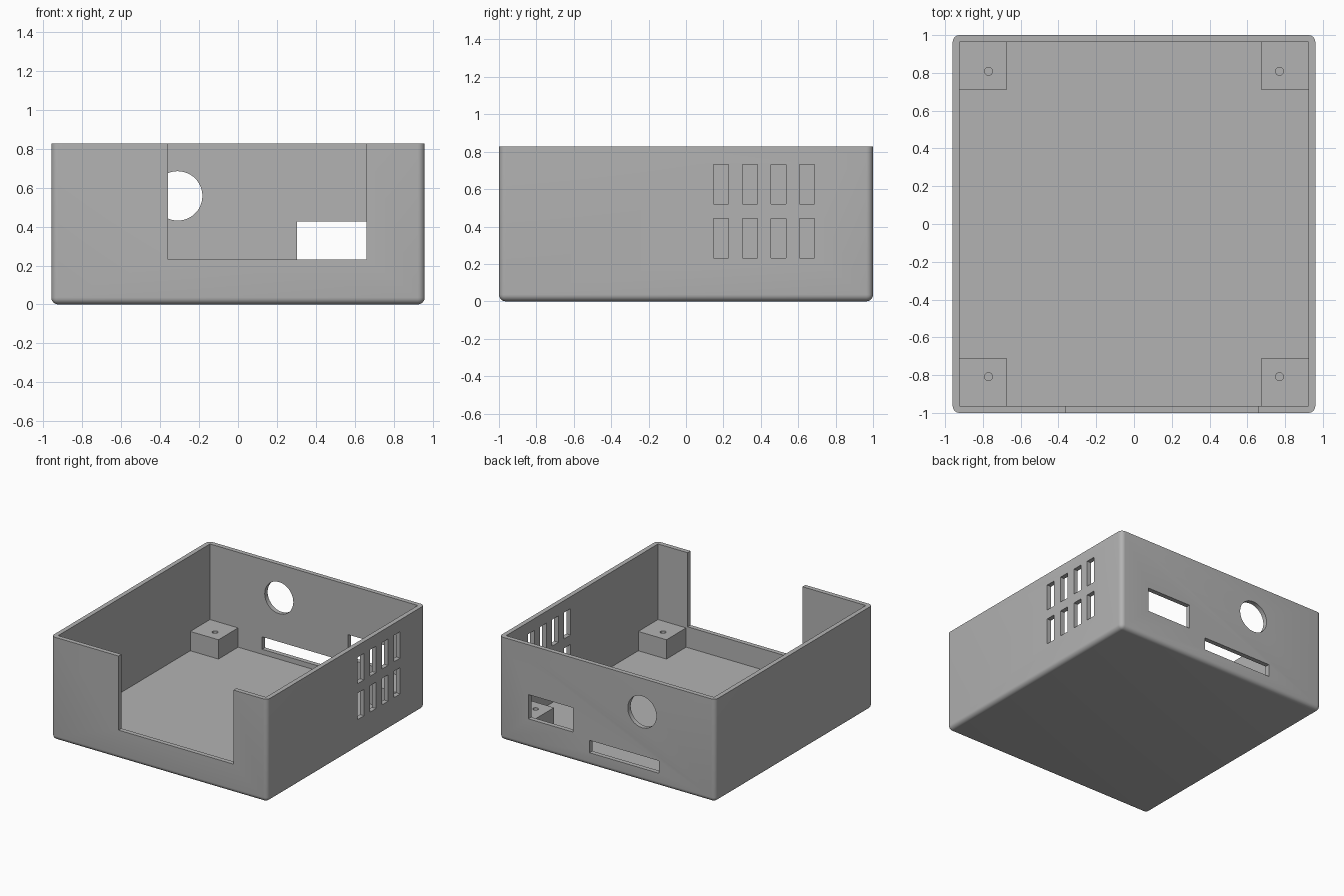
import bpy
import bmesh
from math import radians
from mathutils import Matrix, Vector

if "Cube" in bpy.data.objects:
    bpy.data.objects.remove(bpy.data.objects["Cube"], do_unlink=True)

HX, HY, H = 0.96, 1.0, 0.827      # outer half sizes and height
WALL, FLOOR, ROUND = 0.037, 0.065, 0.036
POST, POST_TOP = 0.25, 0.22

grey = bpy.data.materials.new("plain grey")
grey.use_nodes = True
colour = (0.45, 0.45, 0.45, 1)
grey.diffuse_color = colour
grey.node_tree.nodes["Principled BSDF"].inputs["Base Color"].default_value = colour


def make_object(name, bm):
    mesh = bpy.data.meshes.new(name)
    bmesh.ops.recalc_face_normals(bm, faces=bm.faces)
    bm.to_mesh(mesh)
    bm.free()
    mesh.materials.append(grey)
    obj = bpy.data.objects.new(name, mesh)
    bpy.context.collection.objects.link(obj)
    return obj


def add_box(bm, x, y, z):
    """Box between the (low, high) pairs on each axis."""
    low, high = zip(x, y, z)
    size = Vector(high) - Vector(low)
    mid = (Vector(high) + Vector(low)) / 2
    bmesh.ops.create_cube(bm, size=1, matrix=Matrix.Translation(mid) @ Matrix.Diagonal((*size, 1)))


def add_cylinder(bm, centre, radius, depth, turn=0, sides=48):
    bmesh.ops.create_cone(bm, cap_ends=True, segments=sides, radius1=radius, radius2=radius, depth=depth,
                          matrix=Matrix.Translation(centre) @ Matrix.Rotation(turn, 4, "X"))


def cut(obj, *cutters):
    """Subtract the cutters from the object, then remove them."""
    for cutter in cutters:
        cutter.hide_render = True
        mod = obj.modifiers.new("cut", "BOOLEAN")
        mod.operation, mod.solver, mod.object = "DIFFERENCE", "EXACT", cutter
    graph = bpy.context.evaluated_depsgraph_get()
    mesh = bpy.data.meshes.new_from_object(obj.evaluated_get(graph))
    obj.modifiers.clear()
    obj.data = mesh
    for cutter in cutters:
        bpy.data.objects.remove(cutter, do_unlink=True)


def smooth(obj):
    bpy.ops.object.select_all(action="DESELECT")
    obj.select_set(True)
    bpy.context.view_layer.objects.active = obj
    bpy.ops.object.shade_smooth_by_angle(angle=radians(30))


# Outer body: rounded upright and bottom edges, sharp rim
bm = bmesh.new()
add_box(bm, (-HX, HX), (-HY, HY), (0, H))
edges = [e for e in bm.edges if min(v.co.z for v in e.verts) < H / 2]
bmesh.ops.bevel(bm, geom=edges, offset=ROUND, segments=6, profile=0.5, affect="EDGES")
case = make_object("case_body", bm)

# Inner cavity
bm = bmesh.new()
add_box(bm, (WALL - HX, HX - WALL), (WALL - HY, HY - WALL), (FLOOR, 1))
cavity = make_object("cavity_cutter", bm)

# Openings: front notch, back ports and side vents
bm = bmesh.new()
add_box(bm, (-0.36, 0.66), (-1.1, -0.9), (0.232, 1.1))
add_box(bm, (0.304, 0.70), (0.9, 1.1), (0.232, 0.427))
add_box(bm, (-0.46, 0.157), (0.9, 1.1), (0.105, 0.205))
add_cylinder(bm, (-0.31, 1, 0.558), 0.127, 0.2, radians(90))
for column in range(4):
    y = 0.148 + column * 0.153
    for z in (0.232, 0.52):
        add_box(bm, (0.9, 1.1), (y, y + 0.08), (z, z + 0.212))
openings = make_object("opening_cutter", bm)

cut(case, cavity, openings)
smooth(case)

# Corner posts with screw holes
for end, sy in (("front", -1), ("back", 1)):
    for side, sx in (("right", -1), ("left", 1)):
        x, y = sx * (HX - WALL), sy * (HY - WALL)
        bm = bmesh.new()
        add_box(bm, sorted((x + sx * 0.005, x - sx * POST)), sorted((y + sy * 0.005, y - sy * POST)),
                (FLOOR - 0.01, POST_TOP))
        post = make_object(f"{end}_{side}_post", bm)
        bm = bmesh.new()
        add_cylinder(bm, (sx * 0.77, sy * 0.808, POST_TOP), 0.021, 0.26, sides=24)
        cut(post, make_object("screw_hole_cutter", bm))
        smooth(post)
